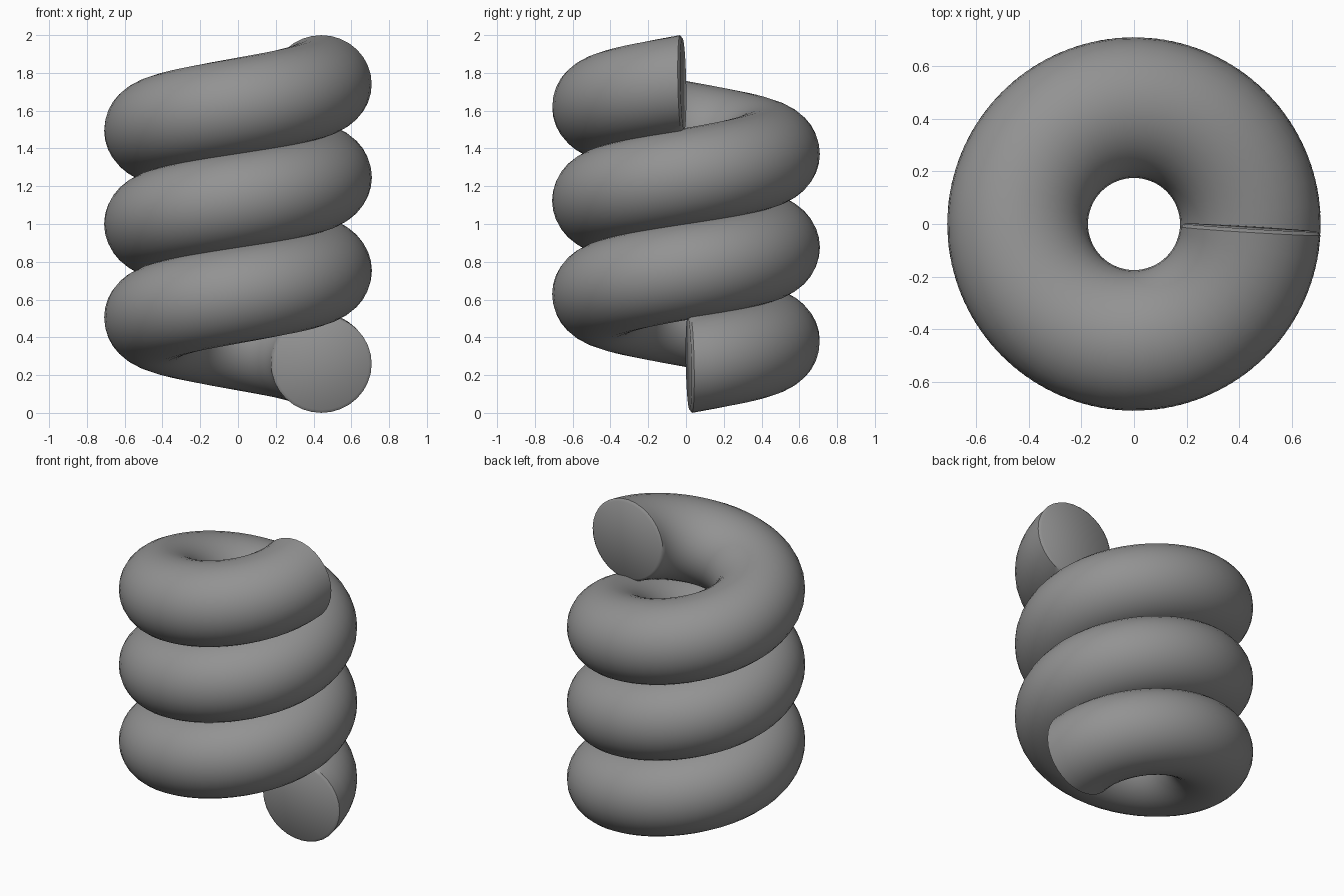
import bpy
import bmesh
from math import sin, cos, pi, radians

cube = bpy.data.objects.get("Cube")
if cube:
    bpy.data.objects.remove(cube, do_unlink=True)

COIL_RADIUS = 0.442
TUBE_RADIUS = 0.267
TUBE_HEIGHT = 0.259
PITCH = 0.497
LEAN = 0.02
SIDES = 32
STEPS = 144
START, END = radians(3.5), radians(1076.5)


def add_ring(bm, angle, scale=1, push=0):
    """One cross-section of the tube, standing at an angle round the z axis."""
    centre_z = 1 + PITCH * (angle / (2 * pi) - 1.5)
    ring = []
    for i in range(SIDES):
        a = 2 * pi * i / SIDES
        out = COIL_RADIUS + scale * TUBE_RADIUS * cos(a)
        up = scale * TUBE_HEIGHT * sin(a)
        along = push - LEAN * up
        ring.append(bm.verts.new((
            out * cos(angle) - along * sin(angle),
            out * sin(angle) + along * cos(angle),
            centre_z + up)))
    return ring


# Thick coil of three turns, with a slightly rounded rim at each end
bm = bmesh.new()
rings = [add_ring(bm, START, 0.94, -0.013)]
rings += [add_ring(bm, START + (END - START) * s / STEPS) for s in range(STEPS + 1)]
rings.append(add_ring(bm, END, 0.94, 0.013))
for a, b in zip(rings, rings[1:]):
    for i in range(SIDES):
        j = (i + 1) % SIDES
        bm.faces.new((a[i], a[j], b[j], b[i]))

# Flat end caps
bm.faces.new(rings[0])
bm.faces.new(rings[-1])
bmesh.ops.recalc_face_normals(bm, faces=bm.faces)

mesh = bpy.data.meshes.new("spring_coil")
bm.to_mesh(mesh)
bm.free()
coil = bpy.data.objects.new("spring_coil", mesh)
bpy.context.collection.objects.link(coil)

# Dark grey metal
grey = (0.29, 0.29, 0.29, 1)
material = bpy.data.materials.new("dark_grey")
material.use_nodes = True
material.diffuse_color = grey
material.node_tree.nodes["Principled BSDF"].inputs["Base Color"].default_value = grey
mesh.materials.append(material)

# Smooth tube with crisp cap edges
bpy.ops.object.select_all(action="DESELECT")
coil.select_set(True)
bpy.context.view_layer.objects.active = coil
bpy.ops.object.shade_smooth_by_angle(angle=radians(45))
